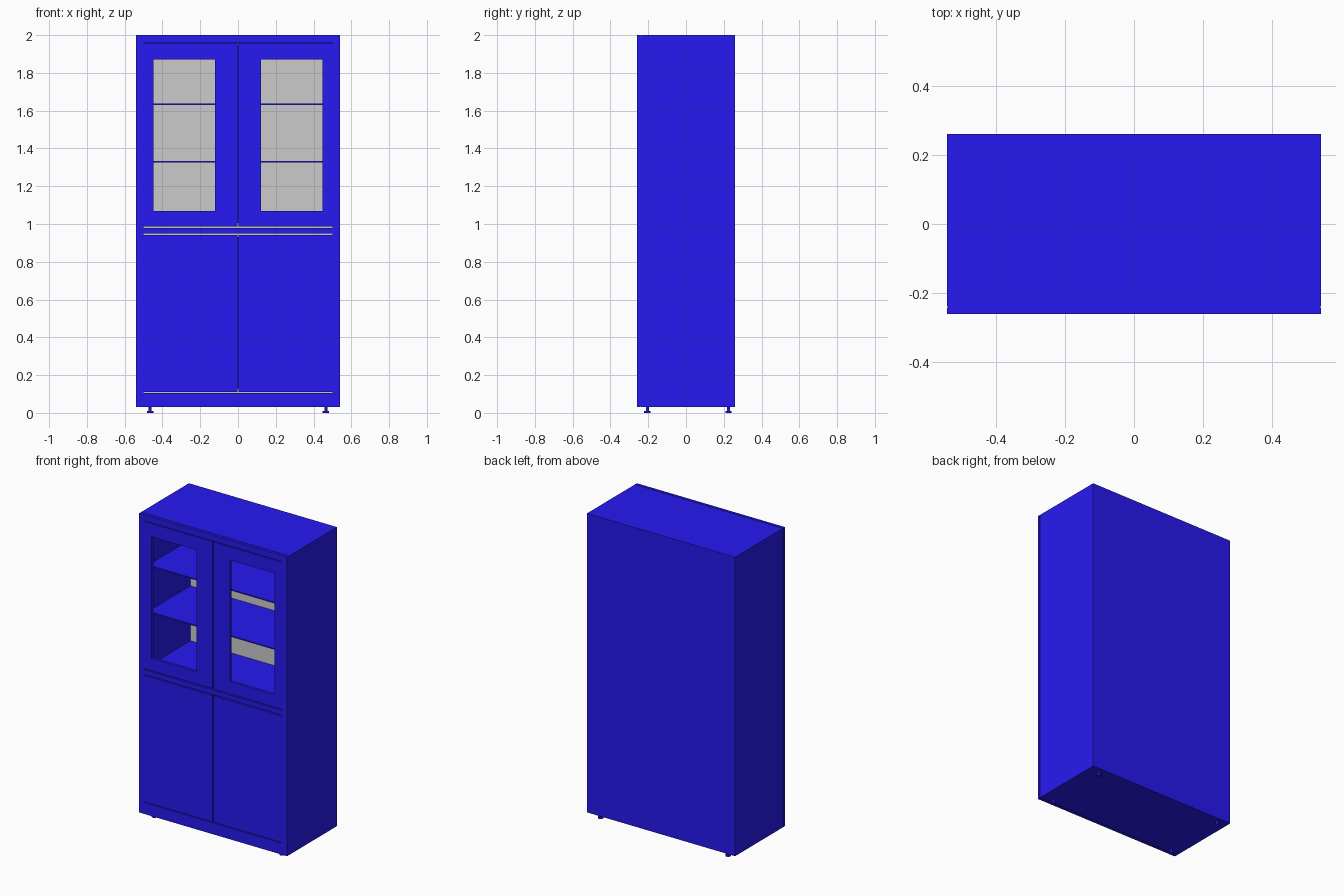
import bpy, bmesh
from mathutils import Vector

if "Cube" in bpy.data.objects:
    bpy.data.objects.remove(bpy.data.objects["Cube"])

blue = bpy.data.materials.new("blue_paint")
blue.diffuse_color = (0.02, 0.01, 0.88, 1)
blue.use_nodes = True
blue.node_tree.nodes["Principled BSDF"].inputs["Base Color"].default_value = blue.diffuse_color


def finish(name, bm, mat):
    bmesh.ops.recalc_face_normals(bm, faces=bm.faces)
    me = bpy.data.meshes.new(name)
    bm.to_mesh(me)
    bm.free()
    ob = bpy.data.objects.new(name, me)
    bpy.context.collection.objects.link(ob)
    if mat:
        me.materials.append(mat)
    return ob


def box(name, x, y, z, mat=blue):
    bm = bmesh.new()
    bmesh.ops.create_cube(bm, size=1)
    for v in bm.verts:
        v.co = Vector([(r[0] + r[1]) / 2 + c * (r[1] - r[0])
                       for c, r in zip(v.co, (x, y, z))])
    return finish(name, bm, mat)


def frame(name, outer, inner, y):
    """Rectangular ring in the xz plane; rectangles are (x0, x1, z0, z1)."""
    bm = bmesh.new()
    rings = [[bm.verts.new((px, y[0], pz)) for px, pz in
              ((a, c), (b, c), (b, d), (a, d))] for a, b, c, d in (outer, inner)]
    faces = []
    for i in range(4):
        j = (i + 1) % 4
        faces.append(bm.faces.new((rings[0][i], rings[0][j], rings[1][j], rings[1][i])))
    ext = bmesh.ops.extrude_face_region(bm, geom=faces, use_keep_orig=True)
    new = [g for g in ext["geom"] if isinstance(g, bmesh.types.BMVert)]
    bmesh.ops.translate(bm, verts=new, vec=(0, y[1] - y[0], 0))
    return finish(name, bm, blue)


W, B, T = 0.54, 0.03, 2.0
FRONT = (-0.26, -0.242)
BODY = (-0.238, 0.26)
inside = (-0.52, 0.52)

# Carcass
for s, side in ((-1, "left"), (1, "right")):
    box(side + "_side", sorted((s * 0.52, s * W)), BODY, (B, T))
box("top_panel", inside, BODY, (1.955, T))
box("bottom_panel", inside, BODY, (B, 0.10))
box("back_panel", inside, (0.252, 0.26), (0.10, 1.955))
box("back_lining", inside, (0.248, 0.252), (0.10, 1.955), None)

# Front frame, joined to the carcass by a recessed spacer
frame("front_frame", (-W, W, B, T), (-0.5, 0.5, 0.105, 1.962), FRONT)
frame("frame_spacer", (-0.537, 0.537, B + 0.003, T - 0.003),
      (-0.5, 0.5, 0.105, 1.962), (-0.242, -0.238))
box("middle_rail", (-0.5, 0.5), FRONT, (0.950, 0.980))

# Compartment divider and shelves
box("divider_shelf", inside, (-0.242, 0.248), (0.958, 0.972))
for i, z in enumerate((1.33, 1.635)):
    box("shelf_%d" % (i + 1), inside, (-0.19, 0.248), (z - 0.004, z + 0.004))

# Doors: glazed-style openings above, plain panels below
for s, side in ((-1, "left"), (1, "right")):
    xo, xw = sorted((s * 0.003, s * 0.5)), sorted((s * 0.122, s * 0.448))
    frame(side + "_upper_door", (*xo, 0.988, 1.957), (*xw, 1.07, 1.87), FRONT)
    box(side + "_lower_door", xo, FRONT, (0.110, 0.942))

# Closing strips behind the gaps between the doors
box("upper_closing_strip", (-0.02, 0.02), (-0.241, -0.232), (1.005, 1.95))
box("lower_closing_strip", (-0.02, 0.02), (-0.241, -0.232), (0.13, 0.93))

# Adjustable feet
for x in (-0.465, 0.465):
    for y in (-0.205, 0.225):
        bm = bmesh.new()
        for r, z0, z1 in ((0.017, 0, 0.01), (0.008, 0.01, 0.035)):
            made = bmesh.ops.create_cone(bm, cap_ends=True, segments=16,
                                         radius1=r, radius2=r, depth=z1 - z0)
            bmesh.ops.translate(bm, verts=made["verts"], vec=(x, y, (z0 + z1) / 2))
        finish("foot", bm, blue)
